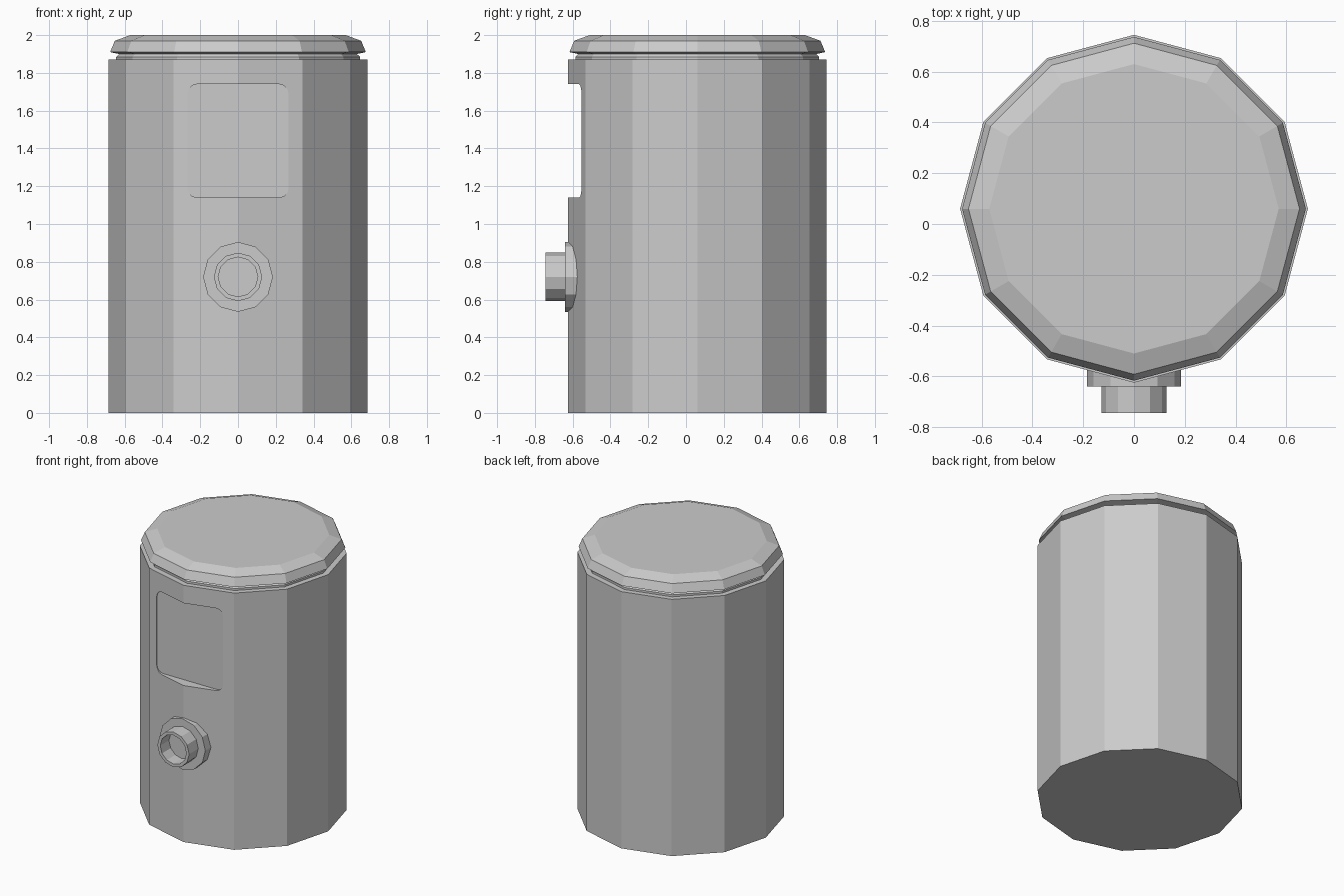
import bpy, bmesh
from math import sin, cos, pi, radians
from mathutils import Matrix

if "Cube" in bpy.data.objects:
    bpy.data.objects.remove(bpy.data.objects["Cube"])

SIDES = 12
AXIS_Y = 0.06   # vertical axis of the tank


def make_object(name, bm):
    bmesh.ops.recalc_face_normals(bm, faces=bm.faces)
    mesh = bpy.data.meshes.new(name)
    bm.to_mesh(mesh)
    bm.free()
    obj = bpy.data.objects.new(name, mesh)
    bpy.context.collection.objects.link(obj)
    return obj


def turned(name, profile, matrix):
    """Turn a (radius, height) profile around local z, capping both ends."""
    bm = bmesh.new()
    rings = [[bm.verts.new((r * cos(2 * pi * i / SIDES), r * sin(2 * pi * i / SIDES), h))
              for i in range(SIDES)] for r, h in profile]
    for a, b in zip(rings, rings[1:]):
        for i in range(SIDES):
            j = (i + 1) % SIDES
            bm.faces.new((a[i], a[j], b[j], b[i]))
    bm.faces.new(rings[0])
    bm.faces.new(rings[-1])
    bm.transform(matrix)
    return make_object(name, bm)


upright = Matrix.Translation((0, AXIS_Y, 0))
# local z points to the front (-y) for the spout
forward = Matrix.Translation((0, 0, 0.72)) @ Matrix.Rotation(radians(90), 4, 'X')

# Faceted tank body
body = turned("tank_body", [(0.685, 0), (0.685, 1.87)], upright)

# Bevelled lid with a narrow neck below it
turned("lid", [(0.645, 1.86), (0.645, 1.885), (0.63, 1.90), (0.677, 1.91),
               (0.652, 1.97), (0.57, 2.0)], upright)

# Rounded-rectangle cutter for the flat front panel
half_w, half_h, rad, mid_z = 0.268, 0.30, 0.05, 1.44
bm = bmesh.new()
outline = []
for sx, sz, start in ((1, 1, 0), (-1, 1, 90), (-1, -1, 180), (1, -1, 270)):
    for step in range(4):
        a = radians(start + step * 30)
        outline.append(bm.verts.new((sx * (half_w - rad) + rad * cos(a), -0.8,
                                     mid_z + sz * (half_h - rad) + rad * sin(a))))
face = bm.faces.new(outline)
extruded = bmesh.ops.extrude_face_region(bm, geom=[face], use_keep_orig=True)
new_verts = [v for v in extruded["geom"] if isinstance(v, bmesh.types.BMVert)]
bmesh.ops.translate(bm, verts=new_verts, vec=(0, 0.8 - 0.549, 0))
cutter = make_object("panel_cutter", bm)
cutter.hide_render = True
cutter.hide_set(True)

cut = body.modifiers.new("panel_recess", 'BOOLEAN')
cut.operation = 'DIFFERENCE'
cut.solver = 'EXACT'
cut.object = cutter

# Apply the recess and drop the cutter
bpy.context.view_layer.objects.active = body
bpy.ops.object.modifier_apply(modifier=cut.name)
bpy.data.objects.remove(cutter)

# Spout: flange and hollow pipe stub
turned("spout_flange", [(0.185, 0.55), (0.185, 0.64)], forward)
turned("spout_pipe", [(0.128, 0.60), (0.128, 0.745), (0.105, 0.745), (0.105, 0.645)], forward)
